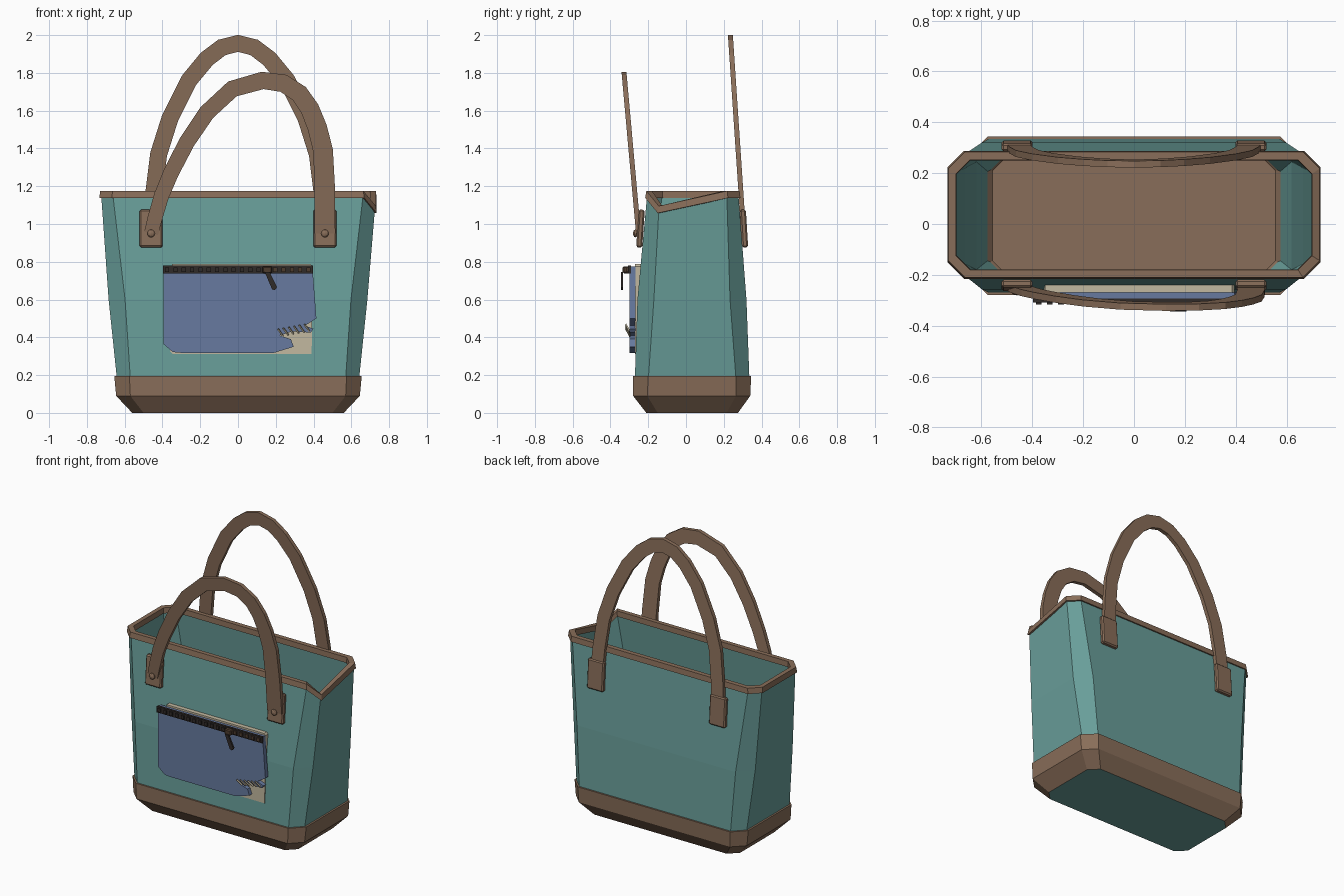
import bpy, bmesh, math
from mathutils import Vector, Matrix

cube = bpy.data.objects.get("Cube")
if cube:
    bpy.data.objects.remove(cube, do_unlink=True)


def material(name, rgb):
    m = bpy.data.materials.new(name)
    m.use_nodes = True
    m.diffuse_color = (*rgb, 1)
    m.node_tree.nodes["Principled BSDF"].inputs["Base Color"].default_value = (*rgb, 1)
    return m


TEAL = material("teal canvas", (0.14, 0.34, 0.32))
BROWN = material("brown leather", (0.25, 0.155, 0.1))
BLUE = material("blue denim", (0.135, 0.195, 0.35))
CREAM = material("cream lining", (0.54, 0.48, 0.35))
DARK = material("dark zipper", (0.03, 0.024, 0.022))
BRONZE = material("dark bronze", (0.075, 0.045, 0.028))


def finish(name, bm, *mats):
    bmesh.ops.recalc_face_normals(bm, faces=bm.faces)
    mesh = bpy.data.meshes.new(name)
    bm.to_mesh(mesh)
    bm.free()
    for m in mats:
        mesh.materials.append(m)
    ob = bpy.data.objects.new(name, mesh)
    bpy.context.collection.objects.link(ob)
    return ob


def octagon(bm, z, hx, y0, y1, c):
    """Chamfered rectangle; one corner of the mouth sags."""
    half = [(hx - c, y0), (hx, y0 + c), (hx, y1 - c), (hx - c, y1)]
    pts = half + [(-x, y) for x, y in reversed(half)]
    sag = 0.08 if z > 1 else 0
    return [bm.verts.new((x, y, z - (sag if i == 1 else 0)))
            for i, (x, y) in enumerate(pts)]


def shell(name, sections, mats, closed=False, caps=(0, 0)):
    bm = bmesh.new()
    rings = [octagon(bm, *s) for s in sections]
    pairs = list(zip(rings, rings[1:]))
    if closed:
        pairs.append((rings[-1], rings[0]))
    for a, b in pairs:
        for i in range(8):
            j = (i + 1) % 8
            bm.faces.new((a[i], a[j], b[j], b[i]))
    if not closed:
        for ring, index in zip((rings[0], rings[-1]), caps):
            bm.faces.new(ring).material_index = index
    return finish(name, bm, *mats)


def prism(name, pts, y0, y1, mat):
    """Front-facing outline given in x and z, with thickness along y."""
    bm = bmesh.new()
    a = [bm.verts.new((x, y0, z)) for x, z in pts]
    b = [bm.verts.new((x, y1, z)) for x, z in pts]
    bm.faces.new(a)
    bm.faces.new(b[::-1])
    for i in range(len(pts)):
        j = (i + 1) % len(pts)
        bm.faces.new((a[i], a[j], b[j], b[i]))
    return finish(name, bm, mat)


def box(name, centre, size, mat, tilt=(0, 0), bevel=0):
    bm = bmesh.new()
    bmesh.ops.create_cube(bm, size=1, matrix=Matrix.Diagonal((*size, 1)))
    if bevel:
        bmesh.ops.bevel(bm, geom=bm.edges[:], offset=bevel, segments=1, affect='EDGES')
    turn = Matrix.Rotation(tilt[0], 4, 'X') @ Matrix.Rotation(tilt[1], 4, 'Y')
    bm.transform(Matrix.Translation(centre) @ turn)
    return finish(name, bm, mat)


def strap(name, path, depth, widths, thick=0.026):
    """Flat band swept along an x-z path, with y following height."""
    bm = bmesh.new()
    n = len(path)
    rings = []
    for i, p in enumerate(path):
        t = (Vector(path[min(i + 1, n - 1)]) - Vector(path[max(i - 1, 0)])).normalized()
        side = Vector((-t.y, t.x)) * (widths[0] + (widths[1] - widths[0]) * i / (n - 1)) / 2
        ring = []
        for s, d in ((1, 1), (1, -1), (-1, -1), (-1, 1)):
            x, z = Vector(p) + side * s
            ring.append(bm.verts.new((x, depth(z) + d * thick / 2, z)))
        rings.append(ring)
    for a, b in zip(rings, rings[1:]):
        for i in range(4):
            j = (i + 1) % 4
            bm.faces.new((a[i], a[j], b[j], b[i]))
    bm.faces.new(rings[0])
    bm.faces.new(rings[-1])
    return finish(name, bm, BROWN)


# Bag: leather base, canvas walls with leather floor, leather rim
shell("base", [
    (0, 0.56, -0.21, 0.275, 0.06), (0.09, 0.645, -0.28, 0.34, 0.075),
    (0.195, 0.655, -0.28, 0.345, 0.08), (0.195, 0.63, -0.26, 0.325, 0.075),
    (0.09, 0.62, -0.255, 0.315, 0.07), (0.012, 0.55, -0.2, 0.265, 0.06)],
    (BROWN, TEAL), caps=(1, 0))
shell("body", [
    (0.008, 0.55, -0.2, 0.265, 0.06), (0.1, 0.635, -0.265, 0.325, 0.07),
    (0.2, 0.643, -0.27, 0.335, 0.072), (0.6, 0.685, -0.257, 0.32, 0.087),
    (1.15, 0.724, -0.206, 0.278, 0.062), (1.15, 0.706, -0.186, 0.258, 0.057),
    (0.6, 0.665, -0.237, 0.3, 0.08), (0.2, 0.62, -0.25, 0.315, 0.07),
    (0.02, 0.57, -0.2, 0.262, 0.06)],
    (TEAL, BROWN), caps=(0, 1))
shell("rim", [
    (1.138, 0.734, -0.216, 0.288, 0.066), (1.175, 0.73, -0.21, 0.284, 0.066),
    (1.175, 0.7, -0.18, 0.252, 0.055), (1.138, 0.698, -0.178, 0.25, 0.055)],
    (BROWN,), closed=True)

# Handles: the front one flops sideways, the back one stands upright
front_path = [(-0.46, 0.95), (-0.44, 1.03), (-0.405, 1.15), (-0.355, 1.27),
              (-0.27, 1.435), (-0.165, 1.59), (-0.03, 1.715), (0.13, 1.76),
              (0.24, 1.745), (0.325, 1.69), (0.38, 1.61), (0.42, 1.51),
              (0.45, 1.39), (0.46, 1.185), (0.46, 0.95)]
half_arc = [(-0.46, 0.95), (-0.445, 1.17), (-0.42, 1.37), (-0.36, 1.56),
            (-0.26, 1.76), (-0.165, 1.875), (-0.085, 1.935)]
back_path = half_arc + [(0, 1.956)] + [(-x, z) for x, z in reversed(half_arc)]
strap("front_handle", front_path, lambda z: -0.256 - 0.09 * (z - 1), (0.075, 0.11))
strap("back_handle", back_path, lambda z: 0.302 - 0.067 * (z - 1), (0.09, 0.09))

# Handle tabs and rivets
for side, sx in (("left", 1), ("right", -1)):
    x = 0.46 * sx
    box(f"front_tab_{side}", (x, -0.241, 0.976), (0.122, 0.032, 0.2), BROWN, (-0.07, 0), 0.008)
    box(f"back_tab_{side}", (x, 0.307, 0.976), (0.122, 0.032, 0.2), BROWN, (0.06, 0), 0.008)
    bm = bmesh.new()
    bmesh.ops.create_uvsphere(bm, u_segments=10, v_segments=6, radius=0.021)
    bm.transform(Matrix.Translation((x, -0.268, 0.95)) @ Matrix.Diagonal((1, 0.6, 1, 1)))
    finish(f"rivet_{side}", bm, BROWN)

# Pocket: cream lining behind a torn denim panel
prism("pocket_lining", [(-0.36, 0.325), (-0.345, 0.312), (0.39, 0.312), (0.395, 0.775),
                        (0.385, 0.787), (-0.35, 0.787)], -0.27, -0.24, CREAM)
prism("pocket_panel", [
    (-0.395, 0.775), (-0.395, 0.365), (-0.345, 0.322), (-0.3, 0.318), (0.19, 0.318),
    (0.295, 0.35), (0.28, 0.39), (0.22, 0.41), (0.29, 0.432), (0.385, 0.425),
    (0.4, 0.445), (0.355, 0.462), (0.415, 0.5), (0.397, 0.735), (0.395, 0.775)],
    -0.298, -0.268, BLUE)

# Loose threads along the tear
for i in range(6):
    box(f"thread_{i}", (0.225 + 0.028 * i, -0.308, 0.425 + 0.005 * i),
        (0.008, 0.008, 0.05), CREAM, (0.5, -0.55))

# Zipper: tape, teeth, slider and pull
box("zipper_tape", (0, -0.3, 0.758), (0.795, 0.016, 0.042), DARK)
for i in range(18):
    x = -0.375 + 0.044 * i
    closed = x < 0.15
    box(f"zipper_tooth_{i}", (x, -0.309, 0.758), (0.022, 0.014, 0.024),
        DARK if closed else BRONZE)
box("zipper_slider", (0.155, -0.317, 0.757), (0.052, 0.036, 0.036), BRONZE, bevel=0.006)
prism("zipper_pull", [(0.142, 0.745), (0.168, 0.745), (0.207, 0.665), (0.195, 0.65),
                      (0.18, 0.655)], -0.345, -0.333, DARK)
